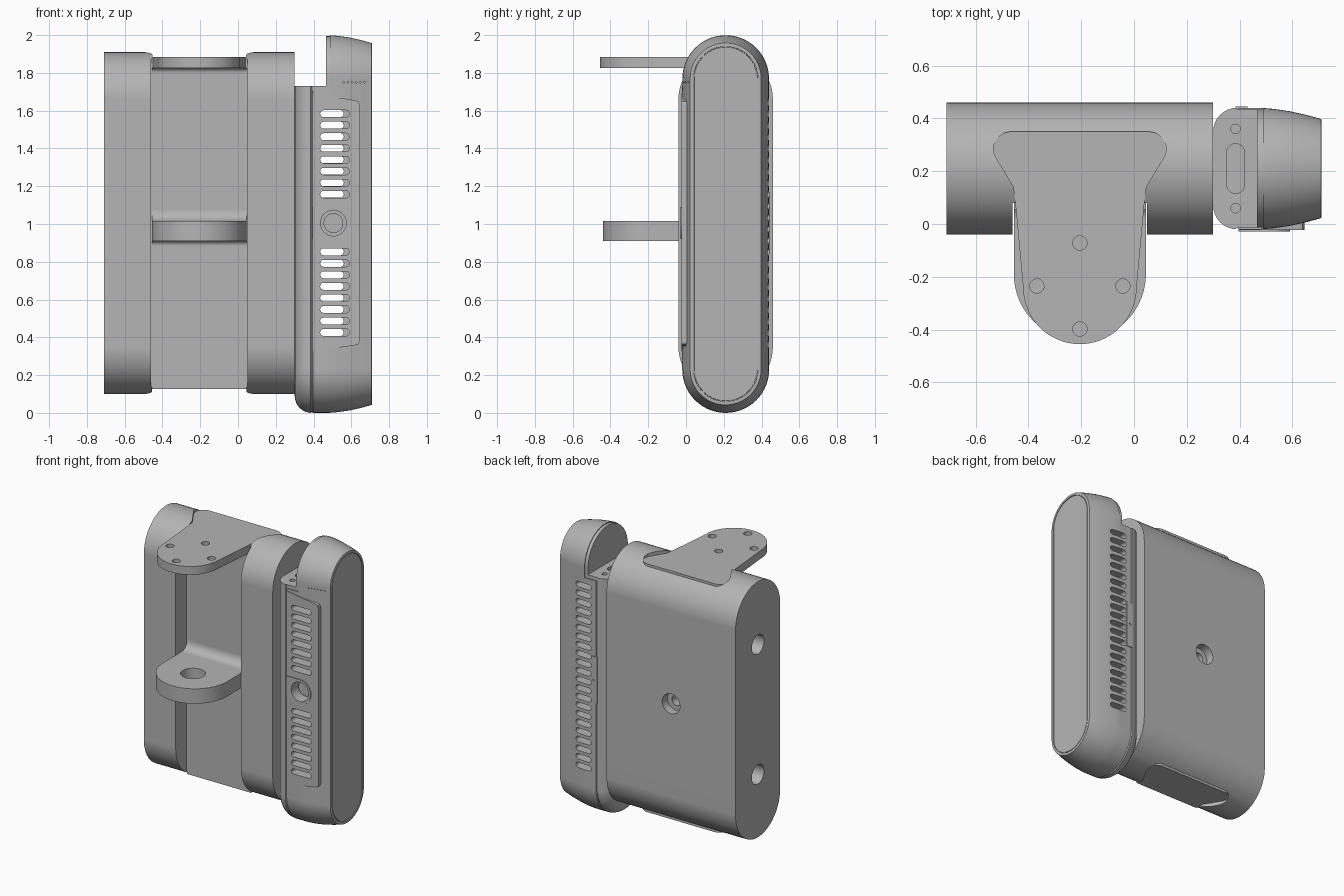
import bpy, bmesh, math

if "Cube" in bpy.data.objects:
    bpy.data.objects.remove(bpy.data.objects["Cube"])

GREY = (0.46, 0.46, 0.46, 1)
mat = bpy.data.materials.new("plain grey")
mat.use_nodes = True
mat.diffuse_color = GREY
mat.node_tree.nodes["Principled BSDF"].inputs["Base Color"].default_value = GREY

CX, CY, MID = -0.205, 0.21, 1.005      # bracket centre line, depth centre, mid height
PLACE = {"x": lambda u, v, w: (w, u, v),
         "y": lambda u, v, w: (u, w, v),
         "z": lambda u, v, w: (u, v, w)}


# ---------- helpers ----------
def arc(cu, cv, r, a, b, n=16):
    """Points on an arc from angle a to b in degrees."""
    steps = [math.radians(a + (b - a) * i / n) for i in range(n + 1)]
    return [(cu + r * math.cos(t), cv + r * math.sin(t)) for t in steps]


def circle(cu, cv, r, n=40):
    return arc(cu, cv, r, 0, 360, n)[:-1]


def rect(u0, u1, v0, v1):
    return [(u0, v0), (u1, v0), (u1, v1), (u0, v1)]


def upright(c, low, high, r):
    """Upright stadium around two circle centres."""
    return arc(c, high, r, 0, 180, 28) + arc(c, low, r, 180, 360, 28)


def flat_slot(u0, u1, v, r):
    """Lying stadium."""
    return arc(u1 - r, v, r, -90, 90, 8) + arc(u0 + r, v, r, 90, 270, 8)


def finish(name, bm):
    bmesh.ops.recalc_face_normals(bm, faces=bm.faces)
    me = bpy.data.meshes.new(name)
    bm.to_mesh(me)
    bm.free()
    ob = bpy.data.objects.new(name, me)
    me.materials.append(mat)
    bpy.context.collection.objects.link(ob)
    return ob


def prism(name, axis, a, b, *shapes):
    """Extrude each outline along an axis from a to b."""
    bm = bmesh.new()
    for pts in shapes:
        ends = [[bm.verts.new(PLACE[axis](u, v, w)) for u, v in pts] for w in (a, b)]
        skin(bm, ends)
    return finish(name, bm)


def skin(bm, rings):
    n = len(rings[0])
    bm.faces.new(rings[0])
    bm.faces.new(rings[-1])
    for p, q in zip(rings, rings[1:]):
        for i in range(n):
            j = (i + 1) % n
            bm.faces.new((p[i], p[j], q[j], q[i]))


def loft(name, sections):
    """Skin of upright stadiums given as (x, radius)."""
    bm = bmesh.new()
    skin(bm, [[bm.verts.new((x, y, z)) for y, z in upright(CY, 0.23, 1.77, r)]
              for x, r in sections])
    return finish(name, bm)


def apply_modifier(ob, mod):
    bpy.ops.object.select_all(action="DESELECT")
    bpy.context.view_layer.objects.active = ob
    ob.select_set(True)
    bpy.ops.object.modifier_apply(modifier=mod.name)


def cut(cutter, *targets):
    for ob in targets:
        mod = ob.modifiers.new("cut", "BOOLEAN")
        mod.operation, mod.solver, mod.object = "DIFFERENCE", "EXACT", cutter
        apply_modifier(ob, mod)
    bpy.data.objects.remove(cutter)


def mirrored(half):
    """Close a right-hand outline by mirroring it on the bracket centre line."""
    return [(CX + u, v) for u, v in half] + [(CX - u, v) for u, v in reversed(half)]


# ---------- main body ----------
body = prism("body", "x", -0.71, 0.30, upright(CY, 0.35, 1.66, 0.25))
cut(prism("channel_cut", "z", -0.1, 2.1, rect(-0.46, 0.05, -0.2, 0.08)), body)

head = [(0.25, 0.14)] + arc(0.262, 0.285, 0.065, -32, 90, 12)
tongue = arc(0, -0.24, 0.215, -88, 0, 18)
plate_outline = mirrored(tongue + head)
foot_outline = mirrored([(0.25, 0.08)] + head)
cut(prism("top_recess", "z", 1.825, 2.1, plate_outline), body)
cut(prism("bottom_recess", "z", -0.1, 0.19, foot_outline), body)

cut(prism("side_holes", "x", -0.8, -0.5,
          circle(CY, MID - 0.46, 0.068), circle(CY, MID + 0.46, 0.068)), body)
cut(prism("back_bore", "y", 0.40, 0.6, circle(CX, MID, 0.07)), body)
cut(prism("back_pilot", "y", 0.3, 0.45, circle(CX, MID, 0.035)), body)

# ---------- bracket ----------
top_plate = prism("top_plate", "z", 1.825, 1.884, plate_outline)
cut(prism("screw_holes", "z", 1.7, 2, *[circle(CX + u, -0.235 + v, 0.027, 24)
    for u, v in ((0, 0.163), (0, -0.163), (0.163, 0), (-0.163, 0))]), top_plate)
foot_plate = prism("bottom_plate", "z", 0.126, 0.19, foot_outline)

flange = prism("middle_flange", "z", 0.91, 1.015,
               mirrored(arc(0, -0.19, 0.25, -88, 0, 24) + [(0.25, 0.09)]))
cut(prism("flange_hole", "z", 0.8, 1.1, circle(CX, -0.21, 0.08)), flange)


def fillet(name, z, r, up):
    """Concave blend between the channel floor and a plate."""
    pts = [(0.085, z)] + [(v, z + up * w) for v, w in arc(0.08 - r, r, r, -90, 0, 8)]
    return prism(name, "x", CX - 0.25, CX + 0.25, pts + [(0.085, z + up * r)])


fillets = [fillet("flange_upper_fillet", 1.015, 0.06, 1),
           fillet("flange_lower_fillet", 0.91, 0.025, -1),
           fillet("top_plate_fillet", 1.825, 0.025, -1)]

# ---------- side module ----------
rounded = [(0.39 - u, 0.14 + v) for u, v in arc(0, 0, 0.09, 0, 90, 8)]
base = loft("module_base", rounded[:-1] + [(0.385, 0.23), (0.391, 0.224), (0.50, 0.224)])
cover = loft("module_cover", [(0.391, 0.222), (0.396, 0.23), (0.48, 0.23), (0.53, 0.226),
                              (0.59, 0.217), (0.65, 0.204), (0.708, 0.188), (0.71, 0.184),
                              (0.71, 0.171), (0.704, 0.170), (0.704, 0.167), (0.709, 0.166)])
panel = prism("vent_panel", "y", -0.023, 0.06,
              [(0.395, 1.69), (0.62, 1.655), (0.638, 1.648), (0.645, 1.63),
               (0.645, 0.38), (0.638, 0.364), (0.62, 0.358), (0.395, 0.325)])
pad = prism("port_pad", "y", -0.029, 0.02,
            [(0.395, MID - 0.085)] + arc(0.505, MID, 0.085, -90, 90, 24) + [(0.395, MID + 0.085)])

# stepped notch at the top
cut(prism("notch", "y", -0.2, 0.6, rect(0.2, 0.465, 1.73, 2.2)), base)
cut(prism("cover_step", "y", -0.2, 0.6, rect(0.2, 0.488, 1.705, 2.2)), cover)
cut(prism("notch_ports", "z", 1.71, 1.8, upright(0.385, 0.15, 0.27, 0.034),
          circle(0.385, 0.06, 0.018, 20), circle(0.385, 0.36, 0.018, 20)), base)

# vent slots, front and back
PITCH = 0.061
front_rows = [MID + s * (0.152 + PITCH * i) for s in (1, -1) for i in range(8)]
back_rows = [MID + PITCH * (i - 10.5) for i in range(22)]
cut(prism("front_vents", "y", -0.1, CY,
          *[flat_slot(0.435, 0.59, z, 0.0185) for z in front_rows]), base, cover, panel)
cut(prism("back_vents", "y", CY - 0.01, 0.6,
          *[flat_slot(0.435, 0.56, z, 0.0185) for z in back_rows]), base, cover)

# round port in the front panel
cut(prism("port_bore", "y", -0.1, 0.08, circle(0.505, MID, 0.068)), base, cover, panel, pad)
port_core = prism("port_core", "y", 0.03, 0.09, circle(0.505, MID, 0.052))

# row of indicator pinholes
cut(prism("pinholes", "y", -0.1, 0.05,
          *[circle(0.56 + 0.022 * i, 1.75, 0.004, 8) for i in range(6)]), cover)

# latch tab on the back seam
tab = prism("latch_tab", "y", 0.42, 0.445, rect(0.385, 0.43, 0.84, 1.17))
cut(prism("tab_hole", "y", 0.43, 0.5, circle(0.408, MID, 0.009, 16)), tab)

# ---------- shading ----------
for ob in [body, top_plate, foot_plate, flange, base, cover, panel, pad, port_core, tab] + fillets:
    bpy.ops.object.select_all(action="DESELECT")
    bpy.context.view_layer.objects.active = ob
    ob.select_set(True)
    bpy.ops.object.shade_smooth_by_angle(angle=math.radians(28))
    mod = ob.modifiers.new("weighted", "WEIGHTED_NORMAL")
    mod.keep_sharp = True
    apply_modifier(ob, mod)
